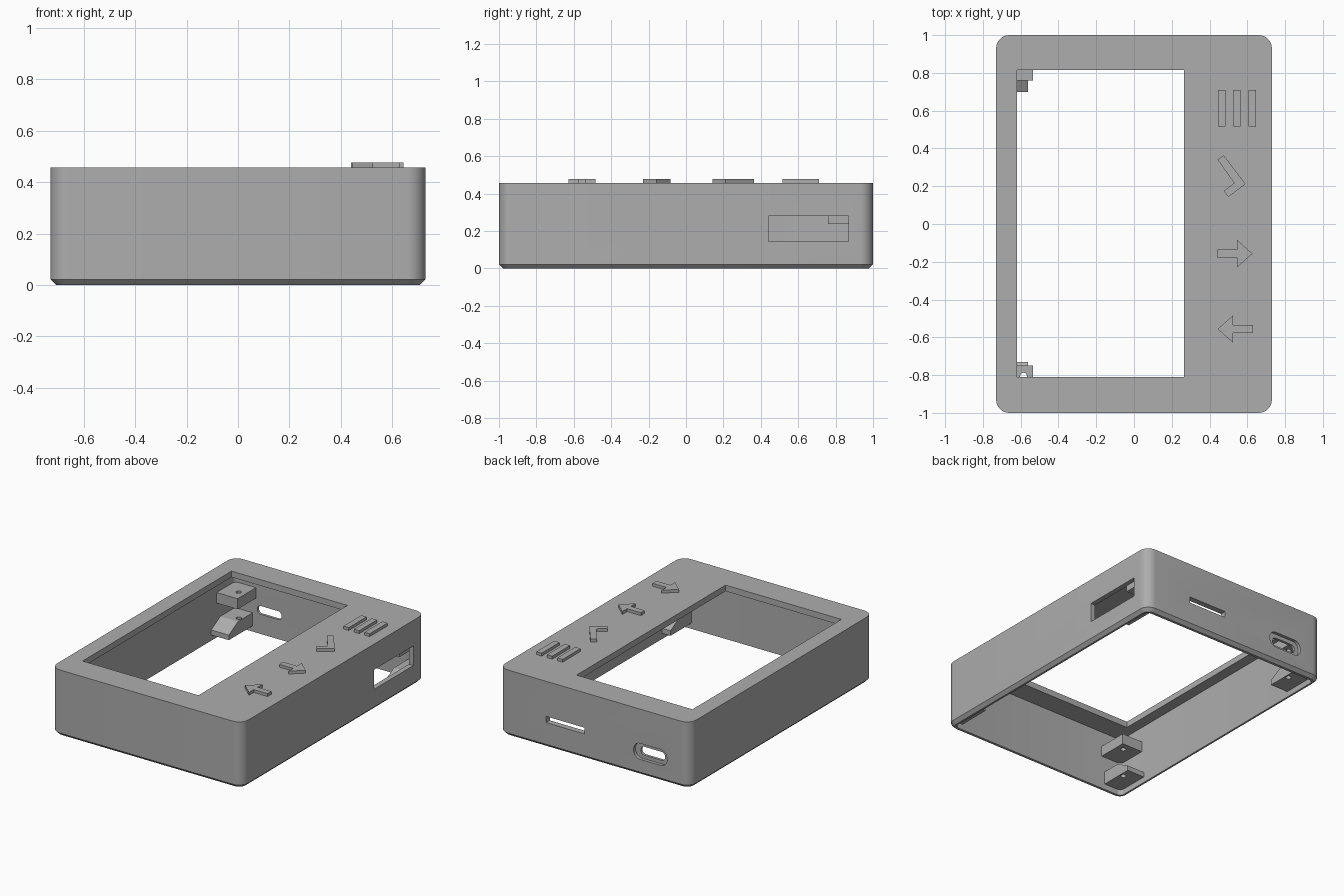
import bpy, bmesh, math
from mathutils import Vector

if "Cube" in bpy.data.objects:
    bpy.data.objects.remove(bpy.data.objects["Cube"], do_unlink=True)

GREY = (0.42, 0.42, 0.42, 1)
plastic = bpy.data.materials.new("grey plastic")
plastic.use_nodes = True
plastic.diffuse_color = GREY
plastic.node_tree.nodes["Principled BSDF"].inputs["Base Color"].default_value = GREY


def prism(name, points, lo, hi, axis="z", chamfer=0):
    """Extrude a 2D outline along an axis, optionally bevelling its low end."""
    def place(p, h):
        a, b = p
        return {"z": (a, b, h), "y": (a, h, b), "x": (h, a, b)}[axis]
    bm = bmesh.new()
    face = bm.faces.new([bm.verts.new(place(p, lo)) for p in points])
    top = bmesh.ops.extrude_face_region(bm, geom=[face])["geom"]
    shift = Vector(place((0, 0), hi - lo))
    bmesh.ops.translate(bm, vec=shift, verts=[g for g in top if isinstance(g, bmesh.types.BMVert)])
    bmesh.ops.recalc_face_normals(bm, faces=bm.faces)
    if chamfer:
        bmesh.ops.bevel(bm, geom=list(face.edges), offset=chamfer, segments=1, affect="EDGES")
    mesh = bpy.data.meshes.new(name)
    bm.to_mesh(mesh)
    bm.free()
    obj = bpy.data.objects.new(name, mesh)
    bpy.context.collection.objects.link(obj)
    mesh.materials.append(plastic)
    return obj


def rect(a0, a1, b0, b1):
    return [(a0, b0), (a1, b0), (a1, b1), (a0, b1)]


def rounded(a0, a1, b0, b1, r, steps=8):
    corners = [(a1 - r, b1 - r), (a0 + r, b1 - r), (a0 + r, b0 + r), (a1 - r, b0 + r)]
    return [(ca + r * math.cos(t), cb + r * math.sin(t))
            for i, (ca, cb) in enumerate(corners)
            for t in [(i + k / steps) * math.pi / 2 for k in range(steps + 1)]]


def cut(obj, *cutters):
    bpy.context.view_layer.objects.active = obj
    for cutter in cutters:
        cutter.hide_render = True
        mod = obj.modifiers.new("cut", "BOOLEAN")
        mod.operation = "DIFFERENCE"
        mod.solver = "EXACT"
        mod.object = cutter
        bpy.ops.object.modifier_apply(modifier=mod.name)
        bpy.data.objects.remove(cutter, do_unlink=True)


# Hollow case, open underneath, with the screen window and wall openings
TOP = 0.457
case = prism("case", rounded(-0.73, 0.73, -1, 1, 0.07), 0, TOP, chamfer=0.022)
cut(case,
    prism("cavity", rounded(-0.695, 0.695, -0.96, 0.96, 0.03), -0.1, 0.415),
    prism("window", rect(-0.62, 0.265, -0.81, 0.815), 0.3, 0.6),
    prism("side_port", rect(0.44, 0.87, 0.145, 0.28), 0.6, 0.8, "x"),
    prism("card_slot", rect(0.075, 0.368, 0.172, 0.215), 0.9, 1.1, "y"),
    prism("socket_recess", rounded(-0.555, -0.3, 0.11, 0.22, 0.05), 0.978, 1.1, "y"),
    prism("socket_hole", rounded(-0.525, -0.34, 0.135, 0.193, 0.027), 0.9, 1.1, "y"))
bpy.ops.object.select_all(action="DESELECT")
case.select_set(True)
bpy.context.view_layer.objects.active = case
bpy.ops.object.shade_smooth_by_angle(angle=math.radians(30))

# Corner mounts: a flat upper block above a sloped lower one
for side, x0, x1, x2 in (("right", -0.70, -0.535, -0.56), ("left", 0.70, 0.63, 0.63)):
    for end, sign, near, low, hole in (("front", -1, 0.75, 0.73, 0.805), ("back", 1, 0.76, 0.70, 0.845)):
        upper = prism(f"{end}_{side}_upper_mount",
                      rect(min(x0, x1), max(x0, x1), *sorted((sign * near, sign * 0.965))), 0.237, 0.31)
        slope = [(low, 0.04), (0.965, 0.04), (0.965, 0.13), (low + 0.1, 0.13), (low, 0.075)]
        lower = prism(f"{end}_{side}_lower_mount", [(sign * y, z) for y, z in slope],
                      min(x0, x2), max(x0, x2), "x")
        if side == "right":
            for block in (upper, lower):
                c = (-0.585, sign * hole)
                cut(block, prism("screw_hole", rounded(c[0] - 0.018, c[0] + 0.018,
                                                       c[1] - 0.018, c[1] + 0.018, 0.0179, 4), -0.1, 0.4))

# Raised button symbols
def symbol(name, points):
    prism(name, points, TOP - 0.005, 0.477)

for i in range(3):
    x = 0.445 + 0.08 * i
    symbol(f"menu_bar_{i + 1}", rect(x, x + 0.04, 0.515, 0.71))
symbol("check_mark", [(0.443, 0.34), (0.475, 0.364), (0.59, 0.212), (0.5, 0.143), (0.475, 0.175), (0.53, 0.217)])
arrow = [(-0.105, 0.021), (0, 0.021), (0, 0.073), (0.082, 0), (0, -0.073), (0, -0.021), (-0.105, -0.021)]
symbol("forward_arrow", [(0.545 + x, -0.157 + y) for x, y in arrow])
symbol("back_arrow", [(0.525 - x, -0.556 + y) for x, y in arrow])
